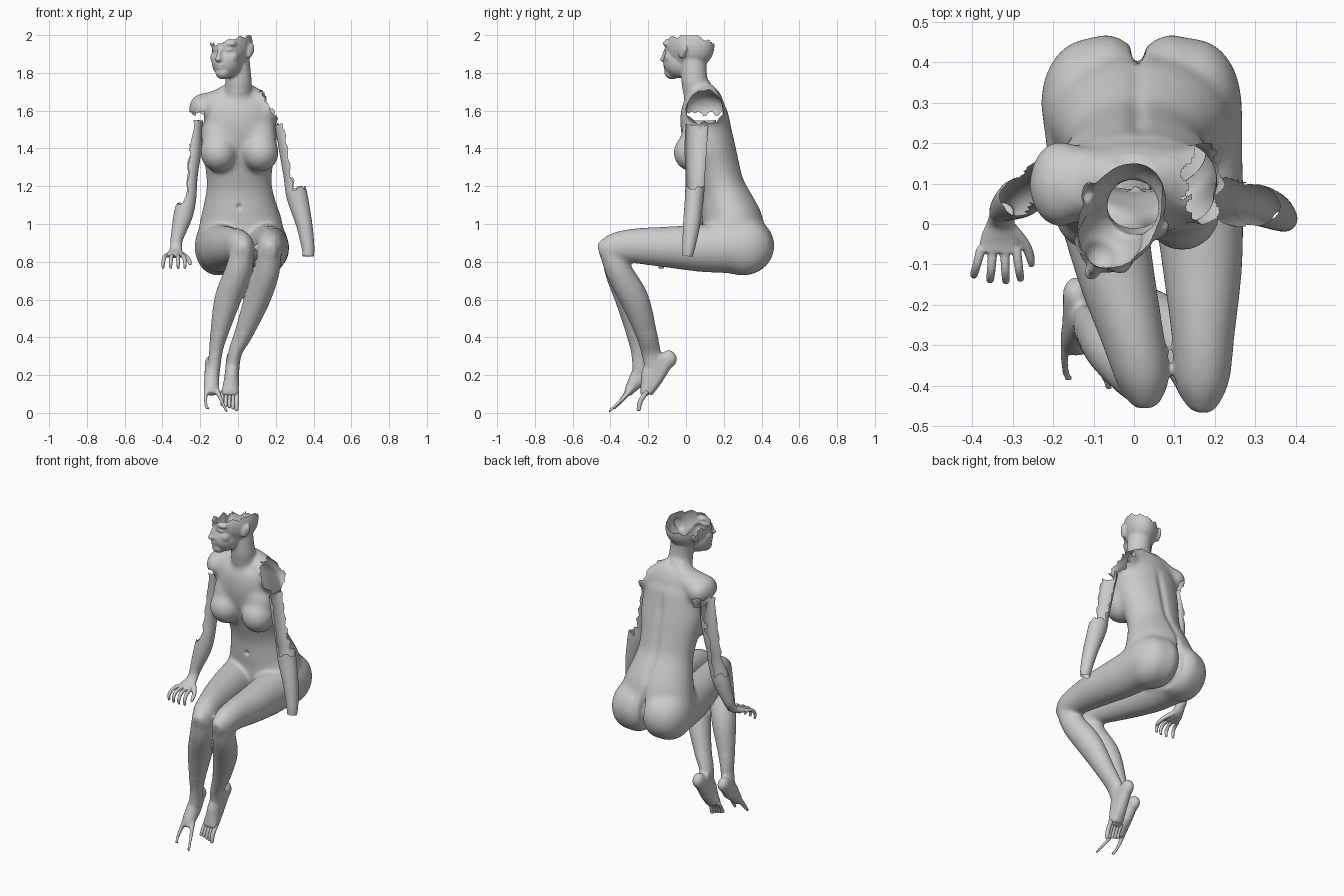
import bpy, bmesh, math
from mathutils import Vector, Matrix

cube = bpy.data.objects.get("Cube")
if cube:
    bpy.data.objects.remove(cube, do_unlink=True)

stone = bpy.data.materials.new("plain grey")
stone.use_nodes = True
stone.diffuse_color = (0.6, 0.6, 0.6, 1)
stone.node_tree.nodes["Principled BSDF"].inputs["Base Color"].default_value = (0.6, 0.6, 0.6, 1)


def spline(pts, steps=5):
    """Smooth path through points holding position and two radii."""
    P = [pts[0]] + list(pts) + [pts[-1]]
    out = []
    for a, b, c, d in zip(P, P[1:], P[2:], P[3:]):
        for k in range(steps):
            t = k / steps
            out.append([0.5 * (2 * q + (r - p) * t + (2 * p - 5 * q + 4 * r - s) * t * t
                               + (3 * q - p - 3 * r + s) * t ** 3) for p, q, r, s in zip(a, b, c, d)])
    return out + [list(pts[-1])]


def tube(bm, pts, seg=24, caps=True):
    """Limb of oval rings; the first radius lies along x."""
    path = spline(pts)
    C = [Vector(p[:3]) for p in path]
    rings = []
    for i, p in enumerate(path):
        t = (C[min(i + 1, len(C) - 1)] - C[max(i - 1, 0)]).normalized()
        u = (Vector((1, 0, 0)) - t * t.x).normalized()
        v = t.cross(u)
        rings.append([bm.verts.new(C[i] + u * p[3] * math.cos(w) + v * p[4] * math.sin(w))
                      for w in (2 * math.pi * k / seg for k in range(seg))])
    for r, s in zip(rings, rings[1:]):
        for k in range(seg):
            bm.faces.new((r[k], r[(k + 1) % seg], s[(k + 1) % seg], s[k]))
    if caps:
        bm.faces.new(rings[0])
        bm.faces.new(rings[-1])


def blob(bm, c, r, turn=0.0, tilt=0.0):
    m = (Matrix.Translation(c) @ Matrix.Rotation(turn, 4, 'Z') @ Matrix.Rotation(tilt, 4, 'X')
         @ Matrix.Diagonal((*r, 1)))
    bmesh.ops.create_uvsphere(bm, u_segments=24, v_segments=16, radius=1, matrix=m)


def finish(bm, name, voxel=0, smooth=0):
    """Make an object; fuse overlapping volumes into one skin if asked."""
    bmesh.ops.recalc_face_normals(bm, faces=bm.faces[:])
    me = bpy.data.meshes.new(name)
    bm.to_mesh(me)
    bm.free()
    ob = bpy.data.objects.new(name, me)
    bpy.context.collection.objects.link(ob)
    if voxel:
        mod = ob.modifiers.new("fuse", 'REMESH')
        mod.mode, mod.voxel_size = 'VOXEL', voxel
        sm = ob.modifiers.new("soften", 'SMOOTH')
        sm.factor, sm.iterations = 0.5, smooth
        dg = bpy.context.evaluated_depsgraph_get()
        new = bpy.data.meshes.new_from_object(ob.evaluated_get(dg))
        ob.modifiers.clear()
        ob.data = new
        new.name = name
    ob.data.materials.clear()
    ob.data.materials.append(stone)
    ob.data.polygons.foreach_set("use_smooth", [True] * len(ob.data.polygons))
    return ob


def jag(p):
    """Uneven offset for broken edges."""
    return 0.009 * math.sin(60 * p.x + 75 * p.y) + 0.005 * math.sin(120 * p.y - 95 * p.x + 60 * p.z)


def carve(ob, rule):
    bm = bmesh.new()
    bm.from_mesh(ob.data)
    bmesh.ops.delete(bm, geom=[f for f in bm.faces if rule(f.calc_center_median())], context='FACES')
    bm.to_mesh(ob.data)
    bm.free()


# ---- body: torso, neck, head, legs and feet fused together
bm = bmesh.new()
tube(bm, [(.015, .25, .82, .16, .11), (.015, .25, .92, .22, .16), (.015, .248, 1.0, .222, .165),
          (.01, .22, 1.1, .195, .146), (.007, .19, 1.2, .174, .123), (.005, .162, 1.3, .18, .125),
          (.005, .135, 1.4, .198, .13), (.002, .107, 1.5, .204, .134), (0, .097, 1.6, .198, .124),
          (0, .103, 1.66, .165, .095), (0, .1, 1.71, .085, .065)], 40)
for s in (-1, 1):
    blob(bm, (.008 + s * .111, .038, 1.378), (.098, .106, .103))       # chest
    blob(bm, (.005 + s * .107, .05, 1.45), (.092, .078, .12))          # upper chest
    blob(bm, (.018 + s * .128, .3, .88), (.122, .162, .155))           # outer buttock
    blob(bm, (.012 + s * .08, .315, .885), (.105, .157, .155))         # inner buttock
    blob(bm, (s * .183, .1, 1.61), (.078, .11, .083))                  # shoulder
    tube(bm, [(s * .02, .1, 1.71, .05, .055), (s * .1, .104, 1.655, .06, .085),
              (s * .18, .1, 1.625, .062, .09)], 20)                    # shoulder slope
tube(bm, [(0, .10, 1.60, .09, .08), (0, .072, 1.68, .078, .085), (.003, .045, 1.76, .069, .07),
          (-.008, .04, 1.86, .07, .07)])                               # neck

# head, turned towards its right
TURN = -math.radians(28)
HEAD = Matrix.Translation((-.033, .015, 0)) @ Matrix.Rotation(TURN, 4, 'Z')


def head_blob(x, y, z, r, tilt=0.0):
    blob(bm, HEAD @ Vector((x, y, z)), r, TURN, tilt)


head_blob(0, .005, 1.945, (.1, .14, .13))
head_blob(0, -.055, 1.86, (.079, .09, .088))
head_blob(0, -.1, 1.802, (.04, .042, .036))                            # chin
head_blob(0, -.128, 1.842, (.028, .023, .008))                         # upper lip
head_blob(0, -.126, 1.828, (.025, .023, .009))                         # lower lip
head_blob(0, -.136, 1.897, (.014, .022, .045), -.35)                   # nose bridge
head_blob(0, -.152, 1.872, (.019, .02, .013))                          # nose tip
for s in (-1, 1):
    head_blob(s * .038, -.1, 1.955, (.042, .028, .018))                # brow
    head_blob(s * .04, -.106, 1.922, (.022, .02, .010))                # eye
    head_blob(s * .046, -.083, 1.882, (.034, .036, .036))              # cheek
    head_blob(s * .1, .015, 1.915, (.014, .023, .04), -.2)             # ear
    head_blob(s * .108, .026, 1.925, (.010, .018, .032), -.2)

# thighs
tube(bm, [(.14, .29, .88, .13, .145), (.156, .1, .872, .115, .128), (.169, -.1, .878, .1, .109),
          (.171, -.28, .884, .078, .092), (.17, -.39, .872, .066, .076), (.169, -.462, .855, .032, .04)])
tube(bm, [(-.10, .29, .88, .13, .145), (-.089, .1, .872, .114, .128), (-.05, -.1, .878, .098, .109),
          (-.003, -.28, .884, .078, .092), (.022, -.38, .872, .066, .076), (.03, -.452, .855, .032, .04)])
# lower legs
tube(bm, [(.168, -.40, .87, .062, .062), (.153, -.355, .75, .068, .071), (.101, -.272, .6, .069, .077),
          (.03, -.21, .42, .05, .058), (-.015, -.185, .32, .037, .052), (-.03, -.165, .22, .036, .05)])
tube(bm, [(.026, -.39, .87, .062, .062), (.0, -.36, .75, .07, .071), (-.055, -.30, .6, .071, .075),
          (-.1, -.262, .42, .048, .055), (-.118, -.245, .32, .036, .046), (-.13, -.24, .22, .035, .045)])
# left foot
blob(bm, (-.026, -.092, .285), (.035, .045, .048))
tube(bm, [(-.026, -.1, .28, .035, .04), (-.031, -.152, .185, .036, .034), (-.038, -.2, .105, .04, .024)])
tube(bm, [(-.026, -.12, .3, .036, .05), (-.031, -.175, .22, .038, .058), (-.037, -.2, .15, .042, .042),
          (-.042, -.218, .11, .045, .026), (-.044, -.224, .092, .04, .016)])
# right foot, ending in broken slivers
blob(bm, (-.143, -.175, .26), (.034, .045, .045))
tube(bm, [(-.142, -.185, .26, .034, .042), (-.138, -.24, .2, .04, .052), (-.142, -.285, .14, .04, .034),
          (-.145, -.31, .10, .036, .02)])
tube(bm, [(-.165, -.29, .13, .016, .02), (-.172, -.33, .08, .010, .015), (-.168, -.37, .035, .009, .009),
          (-.16, -.385, .022, .01, .009)], 10)
tube(bm, [(-.115, -.29, .13, .016, .018), (-.09, -.34, .07, .010, .011), (-.06, -.41, .006, .008, .008)], 10)
body = finish(bm, "body", .007, 3)

# soften the broad forms, then press in the spine, cleft and navel
bm = bmesh.new()
bm.from_mesh(body.data)


def soften(rule, times):
    chosen = [v for v in bm.verts if rule(v.co)]
    for _ in range(times):
        bmesh.ops.smooth_vert(bm, verts=chosen, factor=.5, use_axis_x=True, use_axis_y=True, use_axis_z=True)


soften(lambda p: .17 < p.z < 1.74, 8)
soften(lambda p: .42 < p.z < 1.72, 10)
soften(lambda p: .7 < p.z < 1.7 and p.y > .12, 35)
soften(lambda p: 1.02 < p.z < 1.69 and p.y < .13, 20)
bm.normal_update()
for v in bm.verts:
    x, y, z = v.co
    if y > .17 and .98 < z < 1.6:
        v.co.y -= .012 * math.exp(-((x - .008) / .022) ** 2) * min(1, (z - .98) * 8, (1.6 - z) * 8)
    elif y < .15 and 1.03 < z < 1.15:
        v.co.y += .014 * math.exp(-((x - .005) ** 2 + (z - 1.09) ** 2) / .00015)
    if y > .2 and z < 1.06:
        v.co -= v.normal * .028 * math.exp(-((x - .01) / .012) ** 2) * min(1, (1.06 - z) * 9, (y - .2) * 9)
bm.to_mesh(body.data)
bm.free()


def body_break(p):
    crown = p.z > min(1.999, 1.985 + .25 * p.x - .3 * max(0, p.y - .03) + .8 * jag(p))
    left_shoulder = p.z > 1.535 + .6 * jag(p) and p.z < 1.75 and p.x > .125 + (1.71 - p.z) * .5 + jag(p)
    right_armpit = p.x < -.18 + jag(p) and 1.52 < p.z < 1.585 + jag(p)
    return crown or left_shoulder or right_armpit


carve(body, body_break)

# left toes
bm = bmesh.new()
for i in range(5):
    x = -.006 - i * .019
    r = .0125 if i == 0 else .0095
    tip = (x - .002, -.25, .022 + i * .006)
    tube(bm, [(x, -.205, .115, r, r), (x - .001, -.234, .075, r, r), (x - .002, -.246, .045, r, r),
              (*tip, r * .85, r * .85)], 12)
    blob(bm, tip, (r * .9, r * .9, r))
finish(bm, "left_toes")


def arm(name, pts, line, top):
    """Thin shell: full sleeve on the forearm, inner part only above it."""
    b = bmesh.new()
    tube(b, pts, 40, caps=False)
    bmesh.ops.subdivide_edges(b, edges=b.edges[:], cuts=2, use_grid_fill=True)
    ob = finish(b, name)
    side = 1 if pts[0][0] > 0 else -1

    def broken(p):
        axis = line[0] + line[1] * (1.5 - p.z)
        return p.z > top + jag(p) and p.x * side > axis + jag(p)
    carve(ob, broken)


arm("left_arm", [(.236, .058, 1.53, .042, .06), (.262, .052, 1.4, .046, .06), (.292, .048, 1.25, .05, .052),
                 (.312, .045, 1.15, .056, .05), (.35, .03, 1.0, .043, .045), (.37, .015, .88, .034, .034),
                 (.372, .008, .83, .03, .026)], (.236, .21), 1.19)
arm("right_arm", [(-.224, .1, 1.55, .04, .06), (-.235, .1, 1.4, .042, .055), (-.258, .085, 1.25, .044, .05),
                  (-.272, .07, 1.13, .05, .05), (-.292, .06, 1.04, .05, .048), (-.322, .04, .93, .034, .034),
                  (-.328, .025, .885, .03, .026)], (.23, .15), 1.1)

# right hand with curled fingers
bm = bmesh.new()
tube(bm, [(-.326, .032, .905, .029, .026), (-.329, .005, .86, .034, .022), (-.333, -.035, .84, .046, .018),
          (-.335, -.07, .832, .05, .014)])
for i in range(4):
    x = -.378 + i * .029
    d = (-.018, -.007, .003, .010)[i]
    reach = (.0, .012, .014, .008)[i]
    tube(bm, [(x, -.06, .833, .012, .012), (x + d * .6, -.1 - reach, .825, .011, .011),
              (x + d, -.125 - reach, .795, .010, .010), (x + d, -.122 - reach, .763, .007, .007)], 12)
tube(bm, [(-.305, -.01, .845, .016, .016), (-.27, -.05, .82, .013, .013), (-.256, -.085, .80, .011, .011),
          (-.254, -.105, .785, .007, .007)], 12)
finish(bm, "right_hand", .004, 3)
